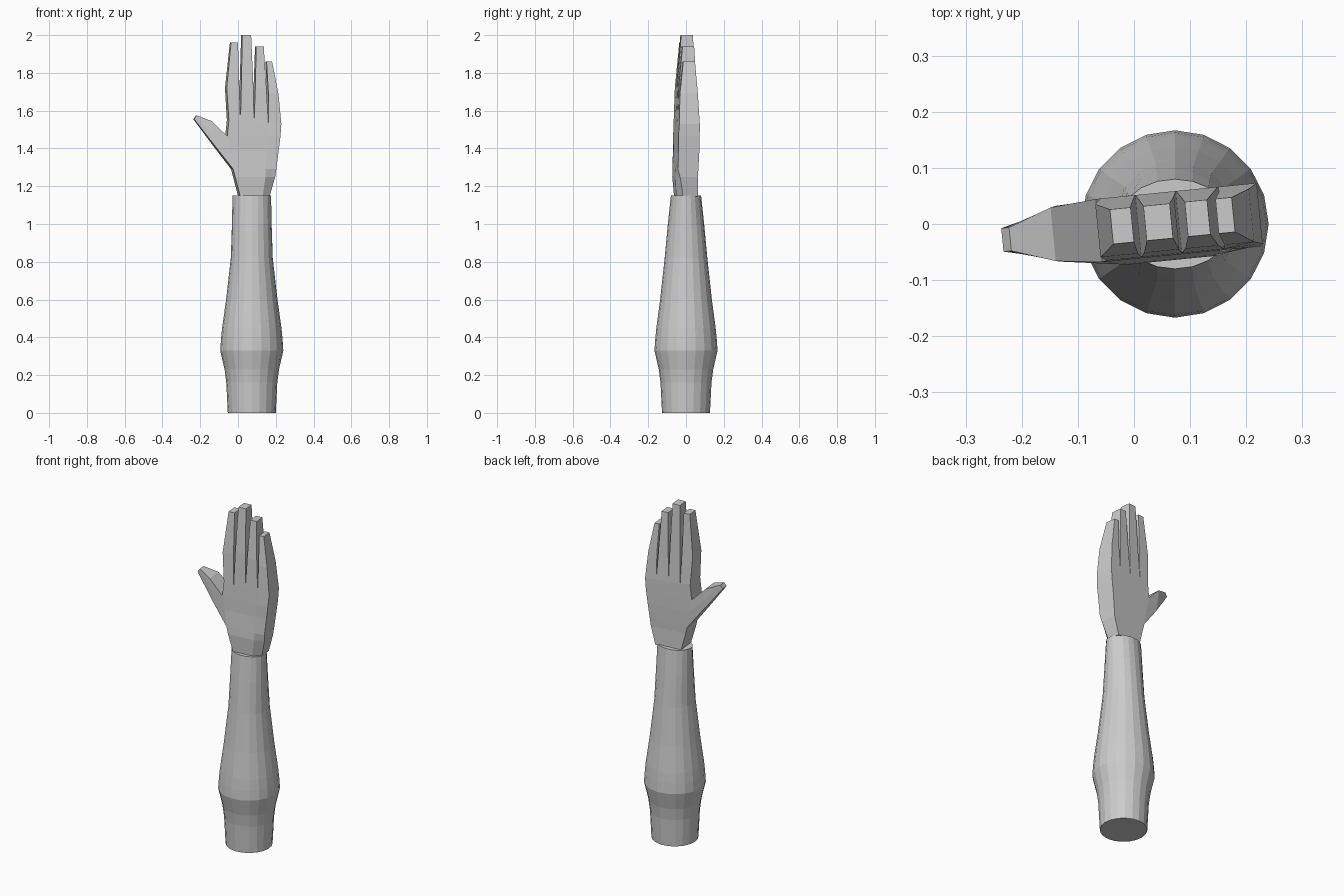
import bpy, bmesh, math
from mathutils import Matrix, Vector

if "Cube" in bpy.data.objects:
    bpy.data.objects.remove(bpy.data.objects["Cube"])

CX = 0.073          # forearm axis
SIDES = 20

skin = bpy.data.materials.new("plain grey")
skin.diffuse_color = (0.6, 0.6, 0.6, 1)
skin.use_nodes = True
skin.node_tree.nodes["Principled BSDF"].inputs["Base Color"].default_value = skin.diffuse_color


def finish(bm, name):
    bmesh.ops.recalc_face_normals(bm, faces=bm.faces)
    mesh = bpy.data.meshes.new(name)
    bm.to_mesh(mesh)
    bm.free()
    mesh.materials.append(skin)
    obj = bpy.data.objects.new(name, mesh)
    bpy.context.collection.objects.link(obj)
    return obj


# Forearm: stacked rings (z, radius x, radius y)
rings = [(0, .127, .127), (.16, .135, .135), (.23, .144, .144), (.33, .167, .167),
         (.39, .163, .163), (.45, .157, .157), (.6, .136, .137), (.82, .111, .113),
         (1.0, .105, .096), (1.15, .102, .08)]
bm = bmesh.new()
loops = []
for z, rx, ry in rings:
    angles = [2 * math.pi * i / SIDES for i in range(SIDES)]
    loops.append([bm.verts.new((CX + rx * math.cos(a), ry * math.sin(a), z)) for a in angles])
for low, high in zip(loops, loops[1:]):
    for i in range(SIDES):
        j = (i + 1) % SIDES
        bm.faces.new((low[i], low[j], high[j], high[i]))
bm.faces.new(loops[0])
bm.faces.new(loops[-1])
finish(bm, "forearm")


# Hand: solid cells between four pegs; walls shared by two cells cancel out
bm = bmesh.new()
walls = {}


def peg(x, z, front, back):
    return bm.verts.new((x, front, z)), bm.verts.new((x, back, z))


def cell(a, b, c, d):
    ring = (a, b, c, d)
    quads = [[p[0] for p in ring], [p[1] for p in ring]]
    for p, q in zip(ring, ring[1:] + ring[:1]):
        quads.append([p[0], q[0], q[1], p[1]])
    for quad in quads:
        key = frozenset(quad)
        if key in walls:
            del walls[key]
        else:
            walls[key] = quad


# Palm rows: left x, left z, right x, right z, front, back, front at the right edge
palm_rows = [(.006, 1.145, .165, 1.145, -.058, .052, -.025),
             (-.022, 1.25, .193, 1.25, -.065, .05, -.045),
             (-.032, 1.29, .198, 1.29, -.063, .052, -.056),
             (-.045, 1.385, .21, 1.385, -.057, .056, -.055),
             (-.063, 1.465, .22, 1.465, -.056, .057, -.056),
             (-.054, 1.55, .225, 1.53, -.054, .057, -.052)]
fractions = (0, .22, .48, .75, 1)
palm = []
for xl, zl, xr, zr, f, b, fr in palm_rows:
    palm.append([peg(xl + (xr - xl) * t, zl + (zr - zl) * t, fr if t == 1 else f, b)
                 for t in fractions])
for low, high in zip(palm, palm[1:]):
    for i in range(4):
        cell(low[i], low[i + 1], high[i + 1], high[i])

# Fingers: middle and tip of each (left x, right x, z)
fingers = [((-.065, .002, 1.72), (-.04, -.003, 1.96)),
           ((.013, .076, 1.74), (.02, .067, 2.0)),
           ((.087, .146, 1.72), (.094, .134, 1.94)),
           ((.157, .21, 1.69), (.149, .178, 1.86))]
for i, sections in enumerate(fingers):
    left, right = palm[-1][i], palm[-1][i + 1]
    for (xl, xr, z), (f, b) in zip(sections, ((-.047, .048), (-.026, .036))):
        new_left, new_right = peg(xl, z, f, b), peg(xr, z, f, b)
        cell(left, right, new_right, new_left)
        left, right = new_left, new_right

# Thumb: grows from the left side of the palm
root_low, root_mid, root_top = palm[2][0], palm[3][0], palm[4][0]
mid_low, mid_top = peg(-.125, 1.41, -.046, .05), peg(-.145, 1.545, -.046, .05)
mid_mid = peg(-.135, 1.478, -.048, .052)
tip_low, tip_top = peg(-.236, 1.555, -.02, .022), peg(-.222, 1.575, -.02, .022)
tip_mid = peg(-.229, 1.565, -.02, .022)
cell(root_low, root_mid, mid_mid, mid_low)
cell(root_mid, root_top, mid_top, mid_mid)
cell(mid_low, mid_mid, tip_mid, tip_low)
cell(mid_mid, mid_top, tip_top, tip_mid)

for quad in walls.values():
    bm.faces.new(quad)

# Slight turn of the hand about the vertical
pivot = Vector((.08, 0, 0))
turn = Matrix.Translation(pivot + Vector((0, .002, 0))) @ Matrix.Rotation(math.radians(5.7), 4, 'Z') @ Matrix.Translation(-pivot)
bmesh.ops.transform(bm, matrix=turn, verts=bm.verts)
finish(bm, "hand")
